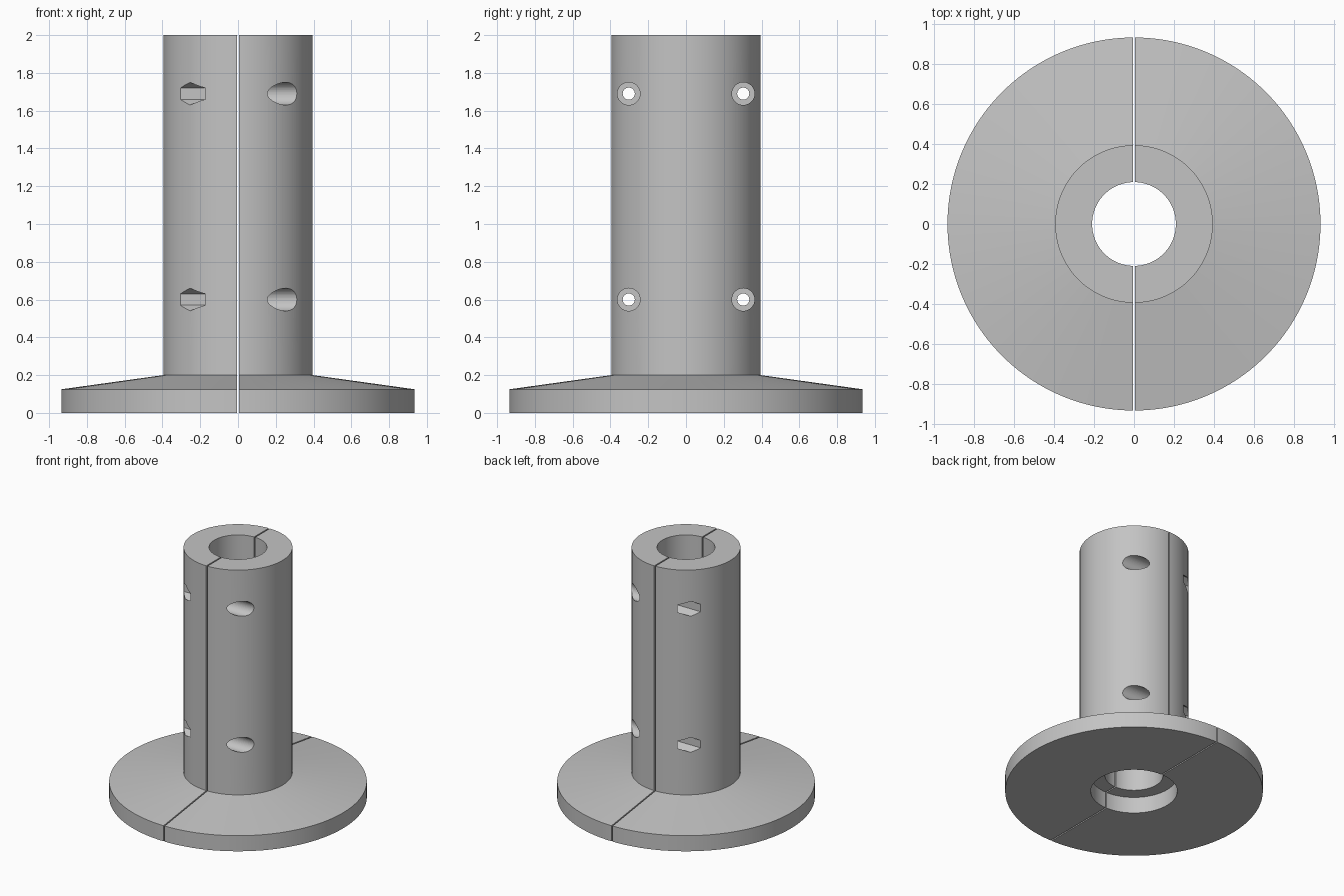
import bpy, bmesh, math
from mathutils import Matrix, Vector

if "Cube" in bpy.data.objects:
    bpy.data.objects.remove(bpy.data.objects["Cube"])

GAP = 0.005        # half of the split between the clamp halves
FLOOR = 0.08       # x of the screw pocket floors
SCREWS = [(y, z) for y in (-0.303, 0.303) for z in (0.6, 1.69)]

grey = bpy.data.materials.new("mid_grey")
grey.diffuse_color = (0.55, 0.55, 0.55, 1)
grey.use_nodes = True
grey.node_tree.nodes["Principled BSDF"].inputs["Base Color"].default_value = grey.diffuse_color


def add_object(name, bm):
    bmesh.ops.recalc_face_normals(bm, faces=bm.faces)
    mesh = bpy.data.meshes.new(name)
    bm.to_mesh(mesh)
    bm.free()
    mesh.materials.append(grey)
    obj = bpy.data.objects.new(name, mesh)
    bpy.context.collection.objects.link(obj)
    return obj


def lathe(name, profile, steps=144):
    """Closed (r, z) profile revolved about z."""
    bm = bmesh.new()
    rings = []
    for i in range(steps):
        a = 2 * math.pi * (i + 0.5) / steps
        rings.append([bm.verts.new((r * math.cos(a), r * math.sin(a), z)) for r, z in profile])
    n = len(profile)
    for i in range(steps):
        p, q = rings[i], rings[(i + 1) % steps]
        for j in range(n):
            k = (j + 1) % n
            bm.faces.new((p[j], q[j], q[k], p[k]))
    return add_object(name, bm)


def x_prism(name, x0, x1, y, z, radius, sides):
    """Prism along x; its first corner points straight up."""
    bm = bmesh.new()
    ends = []
    for x in (x0, x1):
        ends.append([bm.verts.new((x, y + radius * math.sin(2 * math.pi * i / sides),
                                   z + radius * math.cos(2 * math.pi * i / sides)))
                     for i in range(sides)])
    a, b = ends
    bm.faces.new(a)
    bm.faces.new(b)
    for i in range(sides):
        k = (i + 1) % sides
        bm.faces.new((a[i], a[k], b[k], b[i]))
    return add_object(name, bm)


def box(name, lo, hi):
    bm = bmesh.new()
    lo, hi = Vector(lo), Vector(hi)
    mat = Matrix.Translation((lo + hi) / 2) @ Matrix.Diagonal((*(hi - lo), 1))
    bmesh.ops.create_cube(bm, size=1, matrix=mat)
    return add_object(name, bm)


def cut(obj, cutter):
    mod = obj.modifiers.new("cut", 'BOOLEAN')
    mod.operation = 'DIFFERENCE'
    mod.solver = 'EXACT'
    mod.object = cutter
    bpy.context.view_layer.objects.active = obj
    bpy.ops.object.modifier_apply(modifier=mod.name)
    bpy.data.objects.remove(cutter, do_unlink=True)


# flange, sloped shoulder, tube, bore and the recess underneath
PROFILE = [(0.314, 0), (0.935, 0), (0.935, 0.125), (0.395, 0.2),
           (0.395, 2), (0.21, 2), (0.21, 0.13), (0.314, 0.13)]

# right half takes round screw heads, left half takes hexagonal nuts
for name, s, radius, sides in (("right_half", 1, 0.06, 48), ("left_half", -1, 0.06, 6)):
    half = lathe(name, PROFILE)
    xs = sorted((s * GAP, -s * 1.5))
    cut(half, box("split_cutter", (xs[0], -1.5, -0.5), (xs[1], 1.5, 2.5)))
    for y, z in SCREWS:
        cut(half, x_prism("pocket_cutter", s * FLOOR, s * 0.6, y, z, radius, sides))
        cut(half, x_prism("shank_cutter", -s * 0.1, s * 0.2, y, z, 0.032, 32))
    bpy.ops.object.select_all(action='DESELECT')
    half.select_set(True)
    bpy.context.view_layer.objects.active = half
    bpy.ops.object.shade_smooth_by_angle(angle=math.radians(5))
